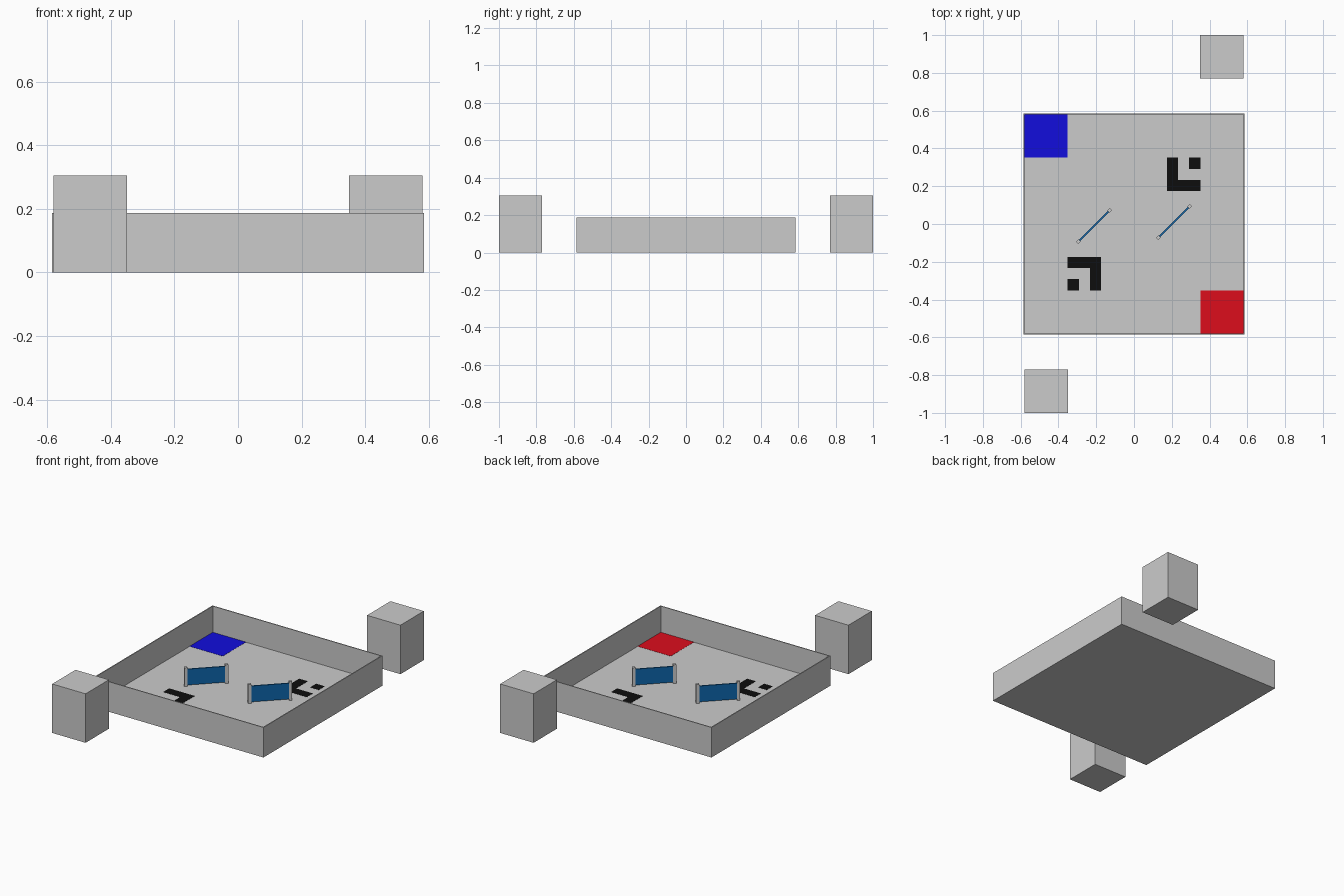
import bpy, math
from mathutils import Matrix, Vector

if "Cube" in bpy.data.objects:
    bpy.data.objects.remove(bpy.data.objects["Cube"])

HALF = 0.585      # half width of the arena
WALL_H = 0.187    # wall height
WALL_T = 0.006    # wall thickness
FLOOR = 0.023     # floor top
CELL = 0.0585     # marker cell size


def material(name, rgb):
    m = bpy.data.materials.new(name)
    m.diffuse_color = (*rgb, 1)
    m.use_nodes = True
    m.node_tree.nodes["Principled BSDF"].inputs["Base Color"].default_value = m.diffuse_color
    return m


BLUE = material("blue", (0.006, 0.004, 0.72))
RED = material("red", (0.72, 0.004, 0.012))
BLACK = material("black", (0.004, 0.004, 0.004))
PANEL = material("panel_blue", (0.004, 0.13, 0.41))


def box(name, lo, hi, mat=None, xf=None):
    """Box between two corners, optionally transformed."""
    lo, hi = Vector(lo), Vector(hi)
    bpy.ops.mesh.primitive_cube_add(size=1)
    ob = bpy.context.object
    ob.name = name
    me = ob.data
    me.transform(Matrix.Translation((lo + hi) / 2) @ Matrix.Diagonal((*(hi - lo), 1)))
    if xf:
        me.transform(xf)
    if mat:
        me.materials.append(mat)
    return ob


# Floor and four thin walls
box("floor", (-HALF, -HALF, 0), (HALF, HALF, FLOOR))
for i, side in enumerate(("front", "right", "back", "left")):
    box(side + "_wall", (-HALF, -HALF, 0), (HALF - WALL_T, -HALF + WALL_T, WALL_H),
        xf=Matrix.Rotation(i * math.pi / 2, 4, 'Z'))

# Coloured corner zones
inner, edge, top = HALF - WALL_T, 0.351, FLOOR + 0.001
box("blue_zone", (-inner, edge, FLOOR - 0.001), (-edge, inner, top), BLUE)
box("red_zone", (edge, -inner, FLOOR - 0.001), (inner, -edge, top), RED)

# Everything else repeats with half-turn symmetry
for name, turn in (("right", 0), ("left", math.pi)):
    rot = Matrix.Rotation(turn, 4, 'Z')

    # Free-standing block outside the arena
    box(name + "_block", (0.35, 0.77, 0), (0.58, 1.0, 0.305), xf=rot)

    # Black floor marker: L shape plus a loose square
    a = 3 * CELL
    for part, x0, y0, w, h in (("long_bar", 0, 0, 1, 3),
                               ("short_bar", 1, 0, 2, 1),
                               ("square", 2, 2, 1, 1)):
        box(f"{name}_marker_{part}",
            (a + x0 * CELL, a + y0 * CELL, FLOOR - 0.001),
            (a + (x0 + w) * CELL, a + (y0 + h) * CELL, top), BLACK, rot)

    # Diagonal barrier: panel between two posts
    place = rot @ Matrix.Translation((0.212, 0.011, FLOOR)) @ Matrix.Rotation(math.pi / 4, 4, 'Z')
    box(name + "_barrier_panel", (-0.11, -0.004, 0.006), (0.11, 0.004, 0.105), PANEL, place)
    for n, s in (("a", -1), ("b", 1)):
        box(f"{name}_barrier_post_{n}", (s * 0.117 - 0.009, -0.009, 0),
            (s * 0.117 + 0.009, 0.009, 0.117), xf=place)
